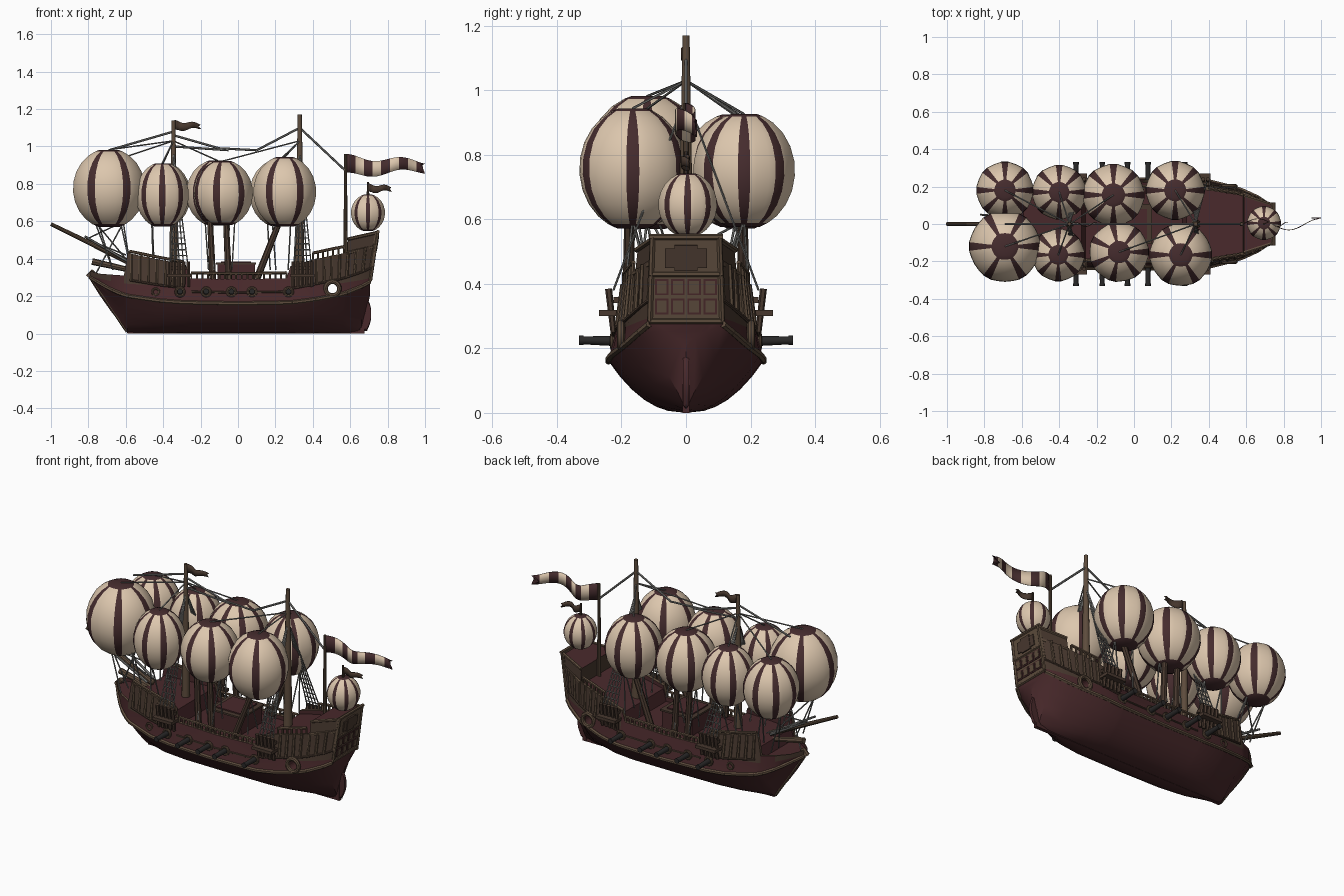
import bpy, bmesh, math
from mathutils import Vector, Matrix

if "Cube" in bpy.data.objects:
    bpy.data.objects.remove(bpy.data.objects["Cube"])

def material(name, *rgb):
    m = bpy.data.materials.new(name)
    m.use_nodes = True
    m.diffuse_color = (*rgb, 1)
    m.node_tree.nodes["Principled BSDF"].inputs["Base Color"].default_value = (*rgb, 1)
    return m

RED = material("dark_red_wood", .066, .022, .024)
STRIPE = material("maroon_cloth", .06, .025, .027)
TRIM = material("brown_trim", .11, .072, .046)
WOOD = material("dark_brown_wood", .065, .04, .028)
CREAM = material("cream_cloth", .72, .57, .42)
ROPE = material("grey_rope", .19, .19, .18)
IRON = material("black_iron", .022, .021, .021)

def finish(name, bm, *mats):
    bmesh.ops.recalc_face_normals(bm, faces=bm.faces)
    mesh = bpy.data.meshes.new(name)
    bm.to_mesh(mesh)
    bm.free()
    for m in mats:
        mesh.materials.append(m)
    obj = bpy.data.objects.new(name, mesh)
    bpy.context.collection.objects.link(obj)
    return obj

def rods(name, segs, r1, r2, mat, sides=8):
    bm = bmesh.new()
    for p, q in segs:
        p, q = Vector(p), Vector(q)
        turn = (q - p).to_track_quat('Z', 'Y').to_matrix().to_4x4()
        bmesh.ops.create_cone(bm, cap_ends=True, segments=sides, radius1=r1, radius2=r2,
                              depth=(q - p).length, matrix=Matrix.Translation((p + q) / 2) @ turn)
    return finish(name, bm, mat)

def boxes(name, items, mat, tilt=0):
    bm = bmesh.new()
    for loc, size in items:
        bmesh.ops.create_cube(bm, size=1, matrix=Matrix.Translation(loc)
                              @ Matrix.Rotation(tilt, 4, 'Y') @ Matrix.Diagonal((*size, 1)))
    return finish(name, bm, mat)

def chain(points):
    return list(zip(points, points[1:]))

def steps(a, b, n):
    return [a + (b - a) * i / n for i in range(n + 1)]

def rake(x, y, z):
    # The stern leans backward with height
    return Vector((x + max(0, z - .28) * .15 * min(1, max(0, (x - .5) / .2)), y, z))

def loft(name, sections, rule, *mats):
    bm = bmesh.new()
    rings = []
    for x, half in sections:
        ring = half + [(-y, z) for y, z in half[-2:0:-1]]
        rings.append([bm.verts.new(rake(x, y, z)) for y, z in ring])
    n, h = len(rings[0]), len(sections[0][1])
    for a, b in zip(rings, rings[1:]):
        for i in range(n):
            j = (i + 1) % n
            f = bm.faces.new((a[i], a[j], b[j], b[i]))
            f.material_index = rule(min(i, 2 * h - 3 - i), f.calc_center_median())
    bm.faces.new(rings[0])
    bm.faces.new(rings[-1])
    return finish(name, bm, *mats)

# Hull stations: x, beam, keel z, wale z, rail half width, rail z, deck z
STATIONS = [
    (-.79, .012, .285, .3, .02, .335, .32), (-.74, .07, .205, .27, .075, .32, .3),
    (-.68, .13, .12, .235, .13, .315, .29), (-.61, .175, .03, .205, .165, .31, .29),
    (-.59, .185, 0, .2, .165, .43, .35), (-.42, .225, 0, .175, .185, .395, .35),
    (-.28, .235, 0, .165, .195, .37, .35), (-.26, .235, 0, .165, .205, .295, .27),
    (0, .24, 0, .16, .21, .29, .27), (.26, .24, 0, .165, .205, .295, .27),
    (.28, .24, 0, .165, .205, .36, .34), (.4, .23, 0, .18, .2, .395, .37),
    (.56, .19, 0, .21, .17, .43, .41), (.66, .145, 0, .25, .135, .46, .44),
    (.705, .115, .2, .275, .105, .48, .46)]

def section(row):
    x, b, zk, zw, bt, zt, zd = row
    p = .45 + 10 * x ** 6
    bowl = [(b * t ** p, zk + (zw - zk) * t) for t in (.04, .12, .25, .45, .7, 1)]
    mid = (b + (bt - b) * .6, zw + .6 * (min(zt, .31) - zw))
    return x, [(0, zk), *bowl, mid, (bt, zt), (bt * .9, zt), (bt * .9, zd), (0, zd)]

hull = loft("hull", [section(r) for r in STATIONS],
            lambda band, c: 1 if band == 8 else 2 if band == 7 and c.z > .3 and abs(c.x) > .27 else 0,
            RED, TRIM, WOOD)
cutter = rods("porthole_cutter", [((.505, -.4, .24), (.505, .4, .24))], .027, .027, RED, 20)
cutter.hide_render = True
cutter.hide_set(True)
hole = hull.modifiers.new("portholes", 'BOOLEAN')
hole.operation, hole.object = 'DIFFERENCE', cutter

def at(x):
    for a, b in zip(STATIONS, STATIONS[1:]):
        if x <= b[0]:
            t = (x - a[0]) / (b[0] - a[0])
            return [u + (v - u) * t for u, v in zip(a, b)]
    return STATIONS[-1]

def wale(x, s, up=0):
    r = at(x)
    return rake(x, s * (r[1] + (r[4] - r[1]) * up), r[3] + (r[5] - r[3]) * up)

def rail(x, s, up=0):
    r = at(x)
    return rake(x, s * r[4] * .96, r[5] + up)

# Stem, keel, rudder
rods("stem", [((-.795, 0, .32), (-.59, 0, .012))], .014, .012, TRIM)
boxes("keel", [((.04, 0, .01), (1.26, .02, .02)), ((.665, 0, .1), (.025, .022, .2))], RED)
loft("rudder", [(x, [(0, a), (.009, a + .01), (.009, b - .01), (0, b)])
                for x, a, b in ((.66, .01, .19), (.69, .015, .185), (.705, .05, .16), (.712, .08, .13))],
     lambda band, c: 0, RED)
rods("bow_scroll", [((-.8, 0, .3), (-.77, 0, .335)), ((-.78, 0, .385), (-.58, 0, .34))], .018, .014, TRIM)

for side, s in (("left", 1), ("right", -1)):
    # Wales, rails and balusters
    rods(side + "_wale", chain([wale(x, s) for x in steps(-.79, .705, 36)]), .011, .011, TRIM, 6)
    rods(side + "_upper_wale", chain([wale(x, s, .45) for x in steps(-.25, .26, 12)])
         + chain([wale(x, s, .38) for x in steps(.29, .705, 10)])
         + chain([wale(x, s, .38) for x in steps(-.58, -.29, 8)]), .006, .006, WOOD, 6)
    for part, x0, x1, n, h in (("waist", -.25, .26, 17, .03), ("stern", .4, .56, 6, .035),
                               ("forecastle", -.58, -.29, 9, .012)):
        xs = steps(x0, x1, n)
        rods(f"{side}_{part}_rail", chain([rail(x, s, h) for x in xs]), .008, .008, TRIM, 6)
        rods(f"{side}_{part}_balusters", [(rail(x, s), rail(x, s, h)) for x in xs], .006, .006, TRIM, 6)
    rods(side + "_pilasters", [(wale(x, s, .4), wale(x, s, 1)) for x in
                               steps(-.57, -.3, 6) + steps(.42, .7, 7)], .008, .007, TRIM, 6)
    # Guns with round ports
    guns = (-.31, -.17, -.035, .075, .27)
    rods(side + "_cannons", [((x, s * .18, .222), (x, s * .33, .225)) for x in guns], .017, .012, IRON, 12)
    rods(side + "_muzzles", [((x, s * .318, .225), (x, s * .332, .225)) for x in guns], .015, .015, IRON, 12)
    for x, big, y in [(x, .022, .228) for x in guns] + [(.505, .037, .202), (-.44, .018, .21)]:
        bpy.ops.mesh.primitive_torus_add(location=(x, s * y, .24 if big > .03 else .222),
                                         rotation=(math.pi / 2, 0, 0), major_radius=big,
                                         minor_radius=big * .33, major_segments=20, minor_segments=8)
        bpy.context.object.name = side + "_port_ring"
        bpy.context.object.data.materials.append(TRIM)
    # Shroud platforms
    for part, x in (("fore", -.315), ("main", .345)):
        boxes(f"{side}_{part}_channel", [((x, s * .235, .31), (.13, .07, .018)),
                                         ((x, s * .215, .35), (.11, .02, .018))], WOOD)
        rods(f"{side}_{part}_deadeyes", [((x + d, s * .225, .25), (x + d, s * .24, .385))
                                         for d in steps(-.05, .05, 4)], .009, .011, WOOD, 6)

# Stern cabin, transom panel and windows
loft("stern_cabin", [(.575, [(0, .41), (.16, .41), (.15, .505), (0, .505)]),
                     (.705, [(0, .45), (.108, .45), (.1, .54), (0, .54)])],
     lambda band, c: 1 if band == 2 else 0, WOOD, RED)
rods("cabin_cornice", [(rake(x, s * y, z), rake(.705, s * .102, z + .035)) for s in (-1, 1)
                       for x, y, z in ((.575, .153, .505), (.575, .163, .43))], .009, .009, TRIM, 6)
TILT = math.atan(.15)

def on_transom(y, w, out):
    return Vector((.722 + w * .15 + out, y, .415 + w))

boxes("transom_panel", [(on_transom(0, 0, 0), (.016, .22, .265))], TRIM, TILT)
panes = [(y, w) for w in (-.085, -.025) for y in (-.075, -.025, .025, .075)]
boxes("window_surrounds", [(on_transom(y, w, .009), (.006, .042, .05)) for y, w in panes], RED, TILT)
boxes("window_panes", [(on_transom(y, w, .012), (.006, .03, .038)) for y, w in panes], TRIM, TILT)
boxes("transom_carving", [(on_transom(0, .065, .01), (.008, .13, .06)),
                          (on_transom(0, .065, .013), (.008, .07, .08))], WOOD, TILT)
rods("transom_frame", [(on_transom(-.115, w, .006), on_transom(.115, w, .006)) for w in (-.13, .015, .13)]
     + [(on_transom(s * .112, -.13, .006), on_transom(s * .104, .13, .006)) for s in (-1, 1)],
     .009, .009, TRIM, 6)

# Deck house and steps
boxes("deck_house", [((-.01, 0, .32), (.2, .2, .11)), ((-.01, 0, .38), (.16, .16, .012))], RED)
boxes("deck_house_trim", [((-.01, 0, .374), (.215, .215, .01))], WOOD)

# Masts and spars
rods("main_mast", [((.33, 0, .3), (.33, 0, 1.17))], .026, .011, TRIM, 12)
rods("fore_mast", [((-.345, 0, .3), (-.345, 0, 1.14))], .024, .01, TRIM, 12)
rods("stern_mast", [((.575, 0, .4), (.575, 0, .96))], .012, .008, TRIM, 10)
rods("bowsprit", [((-.56, 0, .37), (-1, 0, .585))], .016, .01, TRIM, 10)
rods("jib_spars", [((-.58, s * .03, .38), (-.82, s * .05, .52)) for s in (-1, 1)], .008, .006, ROPE, 6)

# Balloons: x, y, z, radius, half height, stripes
def balloon(name, x, y, z, r, h, n):
    bm = bmesh.new()
    gap, half = 2 * math.pi / n, .12
    angles = [(k * gap + o, 1.02 if o in (-half, half) else 1) for k in range(n)
              for o in [-half, half] + steps(half, gap - half, 4)[1:4]]
    lats = [math.radians(d) for d in (15, 22, 35, 50, 65, 80, 95, 110, 125, 140, 152, 163)]
    top = math.cos(lats[0])
    rings = [[bm.verts.new((x + r * m * math.sin(t) * math.cos(a), y + r * m * math.sin(t) * math.sin(a),
                            z + h * math.cos(t) / top)) for a, m in angles] for t in lats]
    for i, (a, b) in enumerate(zip(rings, rings[1:])):
        for j in range(len(a)):
            k = (j + 1) % len(a)
            f = bm.faces.new((a[j], a[k], b[k], b[j]))
            f.material_index = int(j % 5 == 0 or i in (0, len(lats) - 2))
    for ring in (rings[0], rings[-1]):
        bm.faces.new(ring).material_index = 1
    return finish(name, bm, CREAM, STRIPE)

BALLOONS = [(-.69, -.12, .775, .19, .207, 6), (-.405, -.165, .74, .14, .17, 8),
            (-.08, -.15, .75, .158, .172, 7), (.25, -.165, .757, .166, .187, 6),
            (-.69, .18, .745, .152, .17, 8), (-.4, .17, .74, .145, .17, 8),
            (-.11, .155, .75, .165, .175, 8), (.22, .18, .75, .156, .176, 8)]
for i, b in enumerate(BALLOONS):
    balloon(f"balloon_{i + 1}", *b)
balloon("stern_balloon", .695, .005, .645, .09, .097, 8)

# Props and ropes holding the balloons
rods("balloon_props", [((x0, s * .18, .29), (x1, s * .175, .62)) for s in (-1, 1)
                       for x0, x1 in ((-.135, -.15), (-.05, -.065), (.1, .23))], .019, .016, WOOD, 8)
ties = []
for x, y, z, r, h, n in BALLOONS:
    s = math.copysign(1, y)
    base = max(-.62, x)
    ties += [((x + d * r, y, z - h * .85), (base + d * .12, s * at(base)[4] * k, .34))
             for d in (-.4, .4) for k in (.5, .95)]
    mast = -.345 if x < -.1 else .33
    ties.append(((x, y, z + h), (mast, 0, 1.03)))
ties += [((-.75, -.1, .58), (-.6, 0, .4)), ((-.62, -.08, .58), (-.76, 0, .32)),
         ((-.65, .15, .58), (-.82, 0, .5)), ((-.6, .1, .42), (-.8, 0, .5))]
rods("balloon_ropes", ties, .004, .004, ROPE, 5)

# Stays between masts
rods("stays", chain([(-.345, 0, 1.06), (-.1, 0, .99), (.1, 0, .98), (.33, 0, 1.1), (.575, 0, .87)])
     + [((-.345, 0, 1.08), (-.69, 0, .98)), ((-.345, 0, 1), (-.05, 0, .98))], .006, .006, ROPE, 6)

# Shrouds and ratlines
lines = []
for mx, bx in ((-.345, -.315), (.33, .345)):
    for s in (-1, 1):
        feet = [Vector((bx + d, s * .225, .38)) for d in steps(-.045, .045, 4)]
        head = Vector((mx, 0, .98))
        lines += [(f, head) for f in feet]
        lines += [(feet[0].lerp(head, t), feet[-1].lerp(head, t)) for t in steps(.06, .8, 14)]
rods("shrouds", lines, .0035, .0035, ROPE, 5)

# Flags with a swallow tail
def flag(name, x0, x1, z, h0, h1, wave, bands, *mats):
    bm = bmesh.new()
    n = bands * 3
    cols = []
    for i in range(n + 1):
        t = i / n
        x, h = x0 + (x1 - x0) * t, h0 + (h1 - h0) * t
        c = Vector((0, wave * math.sin(t * 8), z + wave * .5 * math.cos(t * 9)))
        notch = (x1 - x0) * .12 if i == n else 0
        cols.append([bm.verts.new(c + Vector((x - (notch if k == 0 else 0), 0, k * h))) for k in (-1, 0, 1)])
    for i, (a, b) in enumerate(zip(cols, cols[1:])):
        for k in (0, 1):
            bm.faces.new((a[k], b[k], b[k + 1], a[k + 1])).material_index = (i // 3) % len(mats)
    finish(name, bm, *mats).modifiers.new("cloth", 'SOLIDIFY').thickness = .004

flag("striped_flag", .58, 1, .895, .05, .026, .03, 9, STRIPE, CREAM)
flag("fore_flag", -.34, -.2, 1.11, .026, .012, .012, 4, WOOD)
rods("small_flag_pole", [((.695, 0, .73), (.695, 0, .81))], .007, .006, WOOD)
flag("small_flag", .695, .82, .775, .022, .012, .012, 4, WOOD)

bpy.ops.object.select_all(action='DESELECT')
for o in bpy.context.scene.objects:
    if o.type == 'MESH' and o is not cutter:
        o.select_set(True)
        bpy.context.view_layer.objects.active = o
bpy.ops.object.shade_smooth_by_angle(angle=math.radians(35))
